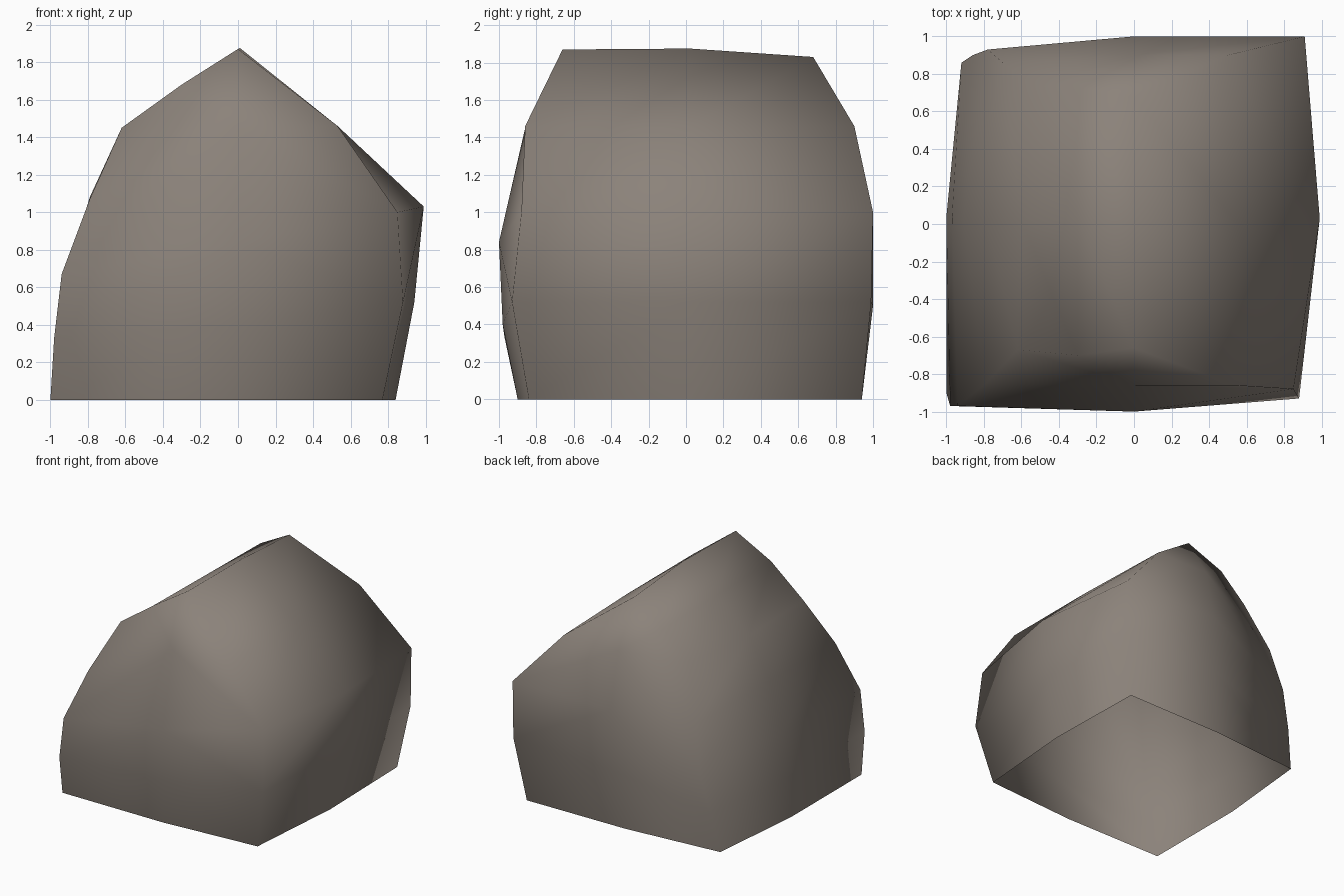
import bpy, bmesh

if "Cube" in bpy.data.objects:
    bpy.data.objects.remove(bpy.data.objects["Cube"])

# Boulder: three cross-sections (front, middle, back), each running
# from the right foot over the ridge to the left foot, as (x, y, z)
front = [(.77, -.84, 0), (.88, -.93, .52), (.85, -.88, 1.0), (.53, -.86, 1.46),
         (0, -.66, 1.87), (-.3, -.7, 1.68), (-.62, -.67, 1.45),
         (-.79, -.85, 1.07), (-.94, -.97, .67), (-.98, -.97, .33), (-1, -.9, 0)]
middle = [(.84, .03, 0), (.94, .03, .52), (.99, .03, 1.03), (.53, .03, 1.46),
          (.01, .02, 1.875), (-.3, .02, 1.67), (-.6, .02, 1.41),
          (-.79, .02, 1.08), (-.91, .02, .68), (-.97, .04, .33), (-1, .04, 0)]
back = [(.82, .94, 0), (.91, .99, .52), (.91, 1.0, 1.0), (.5, .9, 1.46),
        (0, .68, 1.83), (-.3, .73, 1.66), (-.54, .73, 1.44),
        (-.7, .86, 1.02), (-.78, .93, .65), (-.86, .9, .33), (-.92, .86, 0)]
# bulging centre columns of the front and back walls, from the ground up
front_mid = [(-.07, -.9, 0), (0, -.98, .4), (0, -1, .84), (0, -.86, 1.45)]
back_mid = [(-.09, .93, 0), (0, 1, .5), (0, 1, 1.0), (0, .9, 1.46)]

bm = bmesh.new()
f, m, b, fm, bk = [[bm.verts.new(p) for p in row]
                   for row in (front, middle, back, front_mid, back_mid)]


def strip(a, c):
    """Quads between two equally long rows of points."""
    for i in range(len(a) - 1):
        bm.faces.new((a[i], a[i + 1], c[i + 1], c[i]))


def wall(edge, mid):
    """Close one end: right half, left half, and the gable above."""
    strip(edge[:4], mid)
    strip(edge[:6:-1], mid)
    for i in range(3, 7):
        bm.faces.new((edge[i], edge[i + 1], mid[3]))


# Sides and roof, end walls; the underside is an open shell
strip(f, m)
strip(m, b)
wall(f, fm)
wall(b, bk)
bmesh.ops.recalc_face_normals(bm, faces=bm.faces[:])
for face in bm.faces:
    face.smooth = True

mesh = bpy.data.meshes.new("boulder")
bm.to_mesh(mesh)
bm.free()
stone = bpy.data.materials.new("warm grey stone")
stone.diffuse_color = (.26, .225, .195, 1)
stone.use_nodes = True
stone.node_tree.nodes["Principled BSDF"].inputs["Base Color"].default_value = stone.diffuse_color
mesh.materials.append(stone)
bpy.context.collection.objects.link(bpy.data.objects.new("boulder", mesh))
